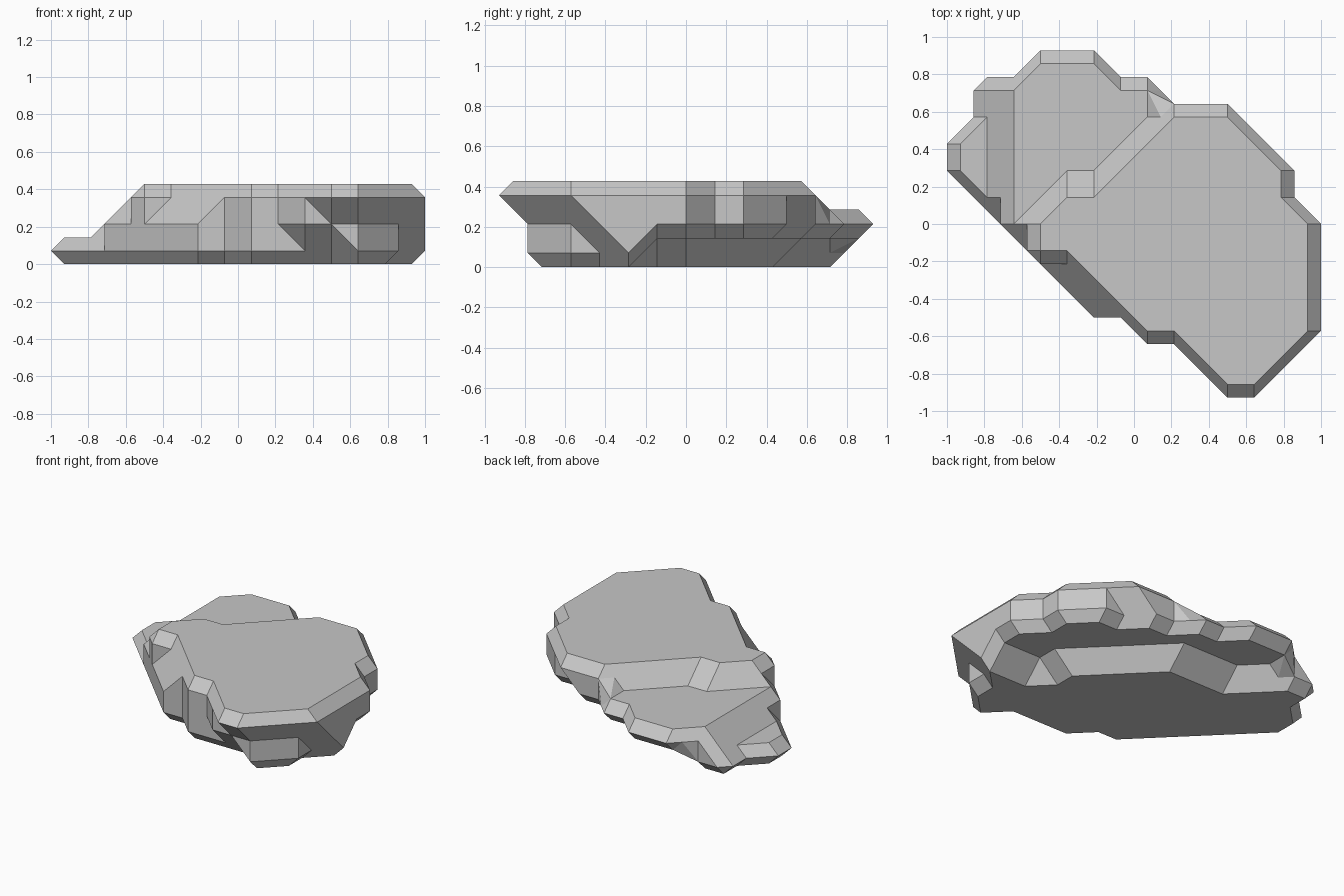
import bpy
import bmesh
from itertools import product
from mathutils import Vector

cube = bpy.data.objects.get("Cube")
if cube:
    bpy.data.objects.remove(cube)

UNIT = 1 / 14   # half of one block
STEP = 2

# Each layer is a stack of rows from front to back, each row a list of x spans
BASE = [(9, 9), (1, 11), (-3, 11), (-5, 13), (-7, 7), (-9, 7),
        (-11, 5), (-13, 3), (-13, 1), (-11, -7), (-11, -9)]
MIDDLE = [(5, 9), (1, 11), (-3, 13), (-5, 13), (-7, 13), (-9, 13),
          (-9, 11), (-9, 11), (-9, 9), (-9, 5), (-9, 1), (-7, -3)]
TOP = [(7, 9), (5, 11), (1, 13), (-1, 13), (-3, 13), (-7, 13), (-7, 13),
       (-5, 11), (-1, 11), (1, 9), (3, 7)]


def fill(rows, first_y, z):
    """Block centres covered by one layer."""
    return {(x, first_y + STEP * i, z)
            for i, (a, b) in enumerate(rows)
            for x in range(a, b + 1, STEP)}


def neighbours(p):
    for axis in range(3):
        for d in (-STEP, STEP):
            q = list(p)
            q[axis] += d
            yield tuple(q)


def groups(points):
    """Split some corners of a cell into connected groups."""
    left = set(points)
    while left:
        stack, group = [left.pop()], set()
        while stack:
            p = stack.pop()
            group.add(p)
            for q in neighbours(p):
                if q in left:
                    left.remove(q)
                    stack.append(q)
        yield group


def add_cell(bm, corners, solid):
    """Add the bevelled skin in one cell, wrapped round its smaller side."""
    low, high = Vector(min(corners)), Vector(max(corners))
    inside = solid & corners
    wrapped = inside if len(inside) < 5 else corners - inside
    for group in groups(wrapped):
        pts = {Vector(p).freeze() for p in group}
        for p in group:
            for q in neighbours(p):
                if q in corners and q not in wrapped:
                    pts.add(((Vector(p) + Vector(q)) / 2).freeze())
        hull = bmesh.new()
        verts = [hull.verts.new(p) for p in sorted(pts, key=tuple)]
        bmesh.ops.convex_hull(hull, input=verts)
        for f in hull.faces:
            cos = [v.co for v in f.verts]
            on_side = any(all(abs(c[a] - s[a]) < 0.01 for c in cos)
                          for a in range(3) for s in (low, high))
            if not on_side:
                bm.faces.new([bm.verts.new(c * UNIT) for c in cos])
        hull.free()


# Rock slab: three stepped layers with bevelled rims
solid = fill(BASE, -10, 1) | fill(MIDDLE, -10, 3) | fill(TOP, -12, 5)
bm = bmesh.new()
for x, y, z in product(range(-15, 15, STEP), range(-14, 14, STEP), range(-1, 7, STEP)):
    corners = set(product((x, x + STEP), (y, y + STEP), (z, z + STEP)))
    if solid & corners and not corners <= solid:
        add_cell(bm, corners, solid)
bmesh.ops.remove_doubles(bm, verts=bm.verts, dist=0.001)
bmesh.ops.recalc_face_normals(bm, faces=bm.faces)
bmesh.ops.dissolve_limit(bm, angle_limit=0.02, verts=bm.verts, edges=bm.edges)

mesh = bpy.data.meshes.new("rock_slab")
bm.to_mesh(mesh)
bm.free()
rock = bpy.data.objects.new("rock_slab", mesh)
bpy.context.collection.objects.link(rock)

# Plain stone grey
stone = bpy.data.materials.new("stone_grey")
stone.use_nodes = True
grey = (0.57, 0.57, 0.57, 1)
stone.diffuse_color = grey
stone.node_tree.nodes["Principled BSDF"].inputs["Base Color"].default_value = grey
mesh.materials.append(stone)
